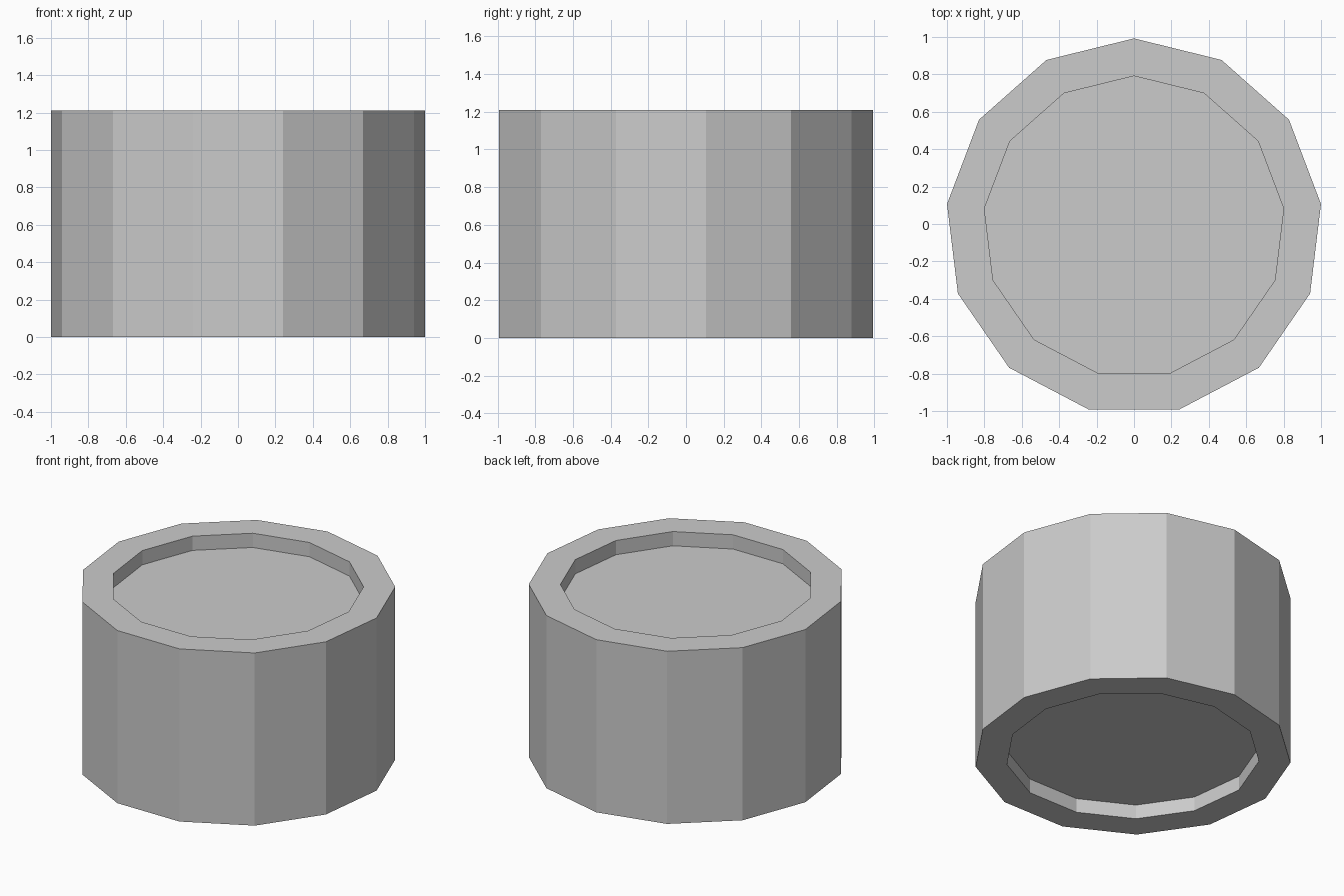
import bpy, bmesh, math

if "Cube" in bpy.data.objects:
    bpy.data.objects.remove(bpy.data.objects["Cube"])

SIDES = 13
OUTER, INNER = 1.007, 0.806
HEIGHT, RECESS = 1.21, 0.10
Y_SHIFT = -OUTER * (1 - math.cos(math.pi / SIDES)) / 2  # centre the odd-sided outline

# Profile from the lower recess floor, round the wall, to the upper recess floor
profile = [(INNER, RECESS), (INNER, 0), (OUTER, 0),
           (OUTER, HEIGHT), (INNER, HEIGHT), (INNER, HEIGHT - RECESS)]

bm = bmesh.new()


def ring(radius, z):
    angles = [math.pi / 2 + math.tau * i / SIDES for i in range(SIDES)]
    return [bm.verts.new((radius * math.cos(a), radius * math.sin(a) + Y_SHIFT, z))
            for a in angles]


rings = [ring(r, z) for r, z in profile]

# Rims, outer wall and recess walls
for low, high in zip(rings, rings[1:]):
    for i in range(SIDES):
        j = (i + 1) % SIDES
        bm.faces.new((low[i], low[j], high[j], high[i]))

# Recess floors
bm.faces.new(rings[0][::-1])
bm.faces.new(rings[-1])
bmesh.ops.recalc_face_normals(bm, faces=bm.faces)

# Drum with a shallow recess at each end
mesh = bpy.data.meshes.new("recessed_drum")
bm.to_mesh(mesh)
bm.free()
drum = bpy.data.objects.new("recessed_drum", mesh)
bpy.context.collection.objects.link(drum)
